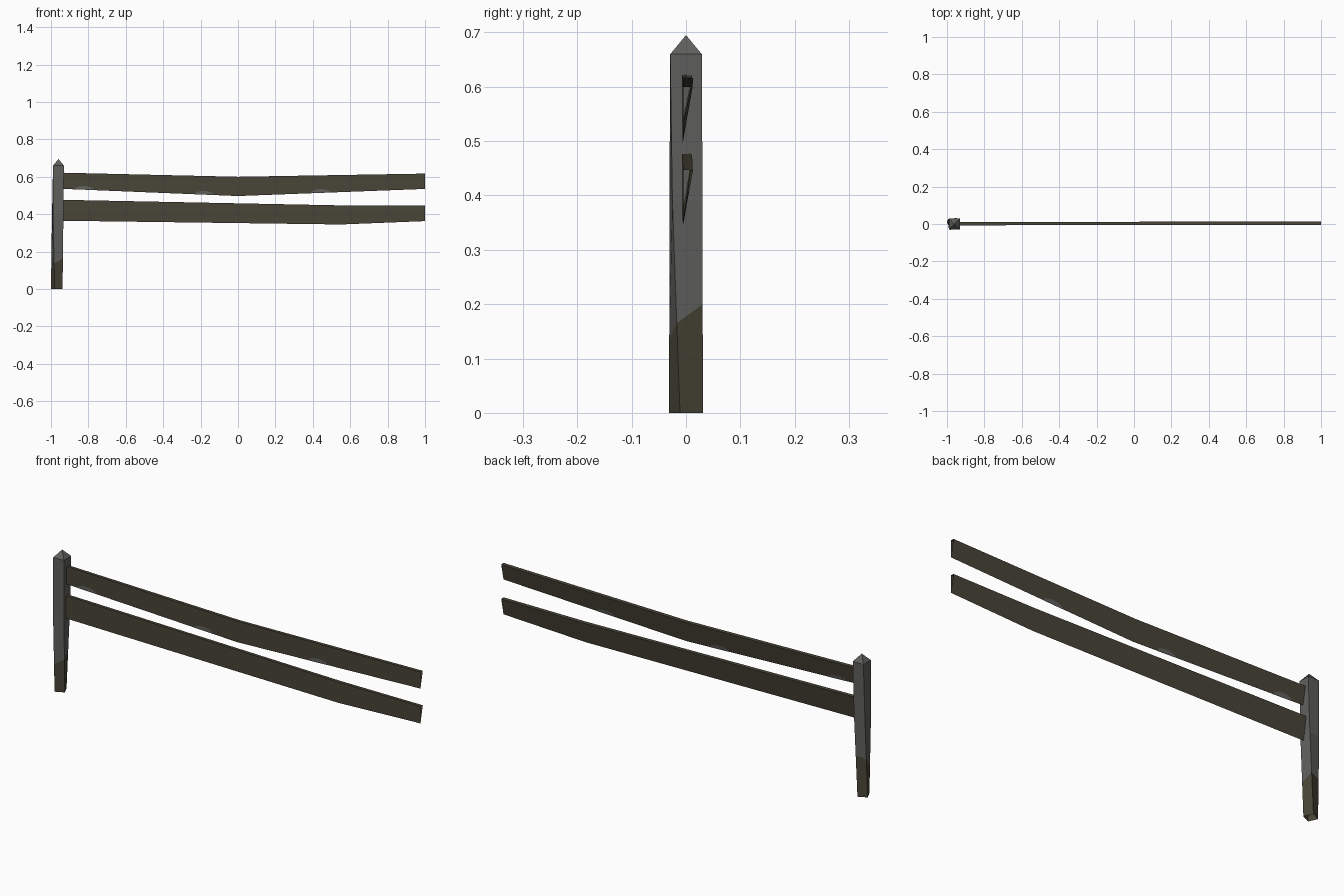
import bpy, math

if "Cube" in bpy.data.objects:
    bpy.data.objects.remove(bpy.data.objects["Cube"])


def material(name, rgb):
    m = bpy.data.materials.new(name)
    m.diffuse_color = (*rgb, 1)
    m.use_nodes = True
    m.node_tree.nodes["Principled BSDF"].inputs["Base Color"].default_value = m.diffuse_color
    return m


BROWN = material("dark brown wood", (0.066, 0.058, 0.038))
GREY = material("weathered grey wood", (0.115, 0.115, 0.108))


def make(name, verts, faces, mats, indices=None):
    me = bpy.data.meshes.new(name)
    me.from_pydata(verts, [], faces)
    for m in mats:
        me.materials.append(m)
    if indices:
        for p, i in zip(me.polygons, indices):
            p.material_index = i
    ob = bpy.data.objects.new(name, me)
    bpy.context.collection.objects.link(ob)
    return ob


def lerp(a, b, t):
    return a + (b - a) * t


# Post: square sections that twist and lean, open underneath, pointed cap
RINGS = [(0.0, -0.969, 0.031, 0.011), (0.39, -0.964, 0.0305, 0.025),
         (0.66, -0.960, 0.029, 0.029)]          # z, centre x, corner a, corner b


def corner(ring, k):
    z, cx, a, b = ring
    x, y = [(-b, -a), (a, -b), (b, a), (-a, b)][k]
    return (cx + x, y, z)


stain = [0.135, 0.165, 0.20, 0.19]              # stain height at each corner
low = [corner(RINGS[0], k) for k in range(4)]
mid = [corner(RINGS[1], k) for k in range(4)]
top = [corner(RINGS[2], k) for k in range(4)]
cut = [tuple(lerp(p, q, h / 0.39) for p, q in zip(low[k], mid[k]))
       for k, h in enumerate(stain)]
verts = low + cut + mid + top + [(-0.960, 0, 0.695)]
faces, idx = [], []
for r in range(3):
    for k in range(4):
        n = (k + 1) % 4
        faces.append((r * 4 + k, r * 4 + n, r * 4 + 4 + n, r * 4 + 4 + k))
        idx.append(0 if r == 0 else 1)
for k in range(4):
    faces.append((12 + k, 12 + (k + 1) % 4, 16))
    idx.append(1)
make("post", verts, faces, [BROWN, GREY], idx)


# Rails: sagging wedge-shaped tubes with open ends
def front_y(x):
    return lerp(-0.007, -0.005, (x + 1) / 2)


def rail(name, stations):
    verts, faces = [], []
    for x, zb, zt in stations:
        y = front_y(x)
        verts += [(x, y, zb), (x, y, zt), (x, y + 0.018, zt - 0.001)]
    for s in range(len(stations) - 1):
        for k in range(3):
            n = (k + 1) % 3
            faces.append((s * 3 + k, s * 3 + 3 + k, s * 3 + 3 + n, s * 3 + n))
    make(name, verts, faces, [BROWN])


UPPER = [(-0.95, 0.536, 0.622), (0.0, 0.497, 0.600), (1.0, 0.535, 0.617)]
rail("upper_rail", UPPER)
rail("lower_rail", [(-0.95, 0.365, 0.477), (0.55, 0.345, 0.447), (1.0, 0.363, 0.447)])


# Worn grey patches along the bottom edge of the upper rail, on both faces
def upper_z(x):
    a, b = (UPPER[0], UPPER[1]) if x < 0 else (UPPER[1], UPPER[2])
    t = (x - a[0]) / (b[0] - a[0])
    return lerp(a[1], b[1], t), lerp(a[2], b[2], t)


for i, cx in enumerate((-0.82, -0.18, 0.44)):
    for side in ("front", "back"):
        verts = []
        for j in range(9):
            ang = math.pi * j / 8
            x, h = cx + 0.052 * math.cos(ang), 0.02 * math.sin(ang)
            zb, zt = upper_z(x)
            slope = 0.018 * h / (zt - zb)
            y = front_y(x) + (slope + 0.001 if side == "back" else -0.0008)
            verts.append((x, y, zb + h))
        order = tuple(range(9))
        make(f"worn_patch_{side}_{i + 1}", verts,
             [order if side == "back" else order[::-1]], [GREY])
